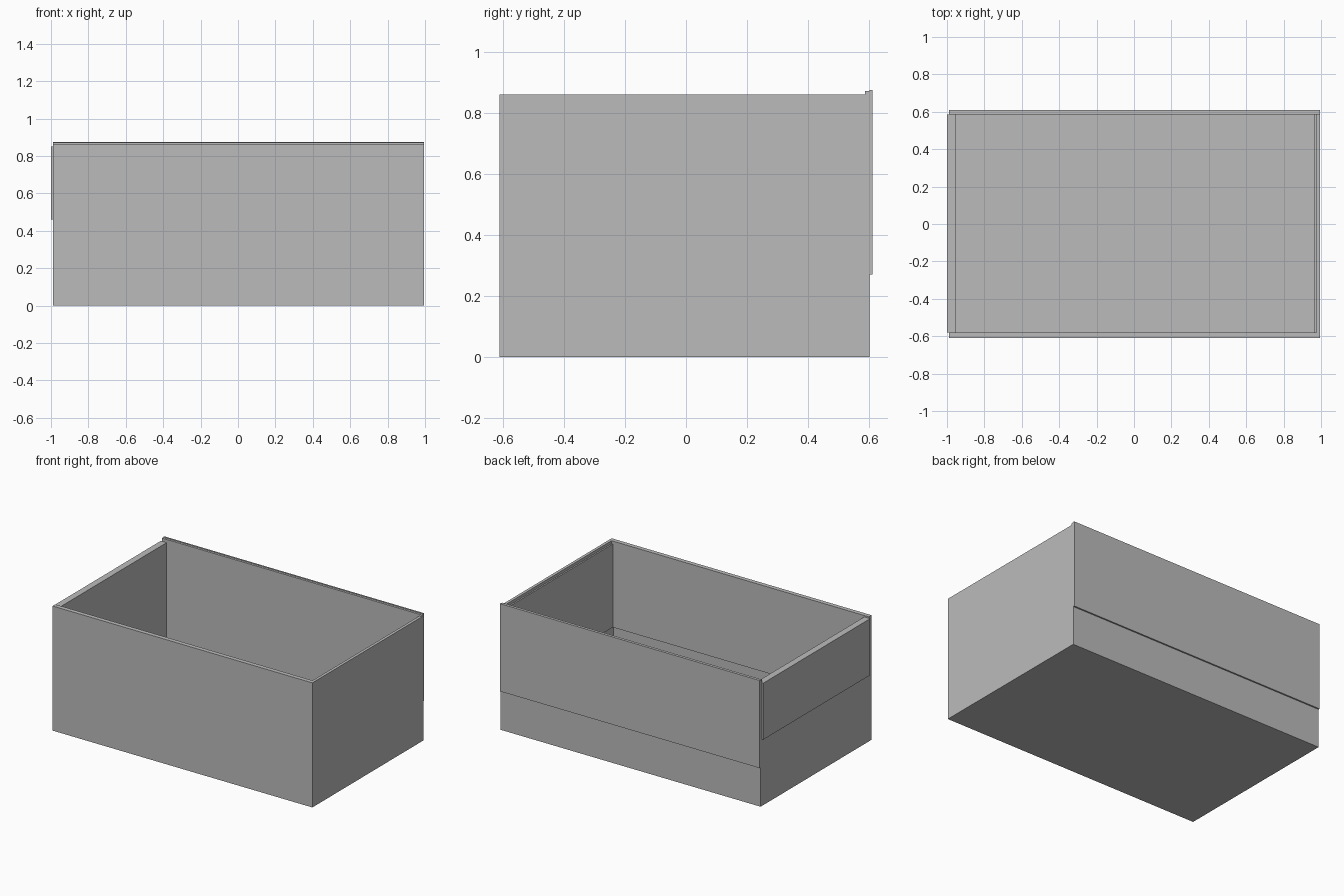
import bpy
import bmesh

if "Cube" in bpy.data.objects:
    bpy.data.objects.remove(bpy.data.objects["Cube"])

# One plain grey for the whole box
grey = bpy.data.materials.new("plain_grey")
grey.diffuse_color = (0.5, 0.5, 0.5, 1)
grey.use_nodes = True
grey.node_tree.nodes["Principled BSDF"].inputs["Base Color"].default_value = grey.diffuse_color


def block(name, x, y, z):
    """Axis-aligned board given as (min, max) on each axis."""
    bm = bmesh.new()
    bmesh.ops.create_cube(bm, size=1)
    for v in bm.verts:
        v.co = [lo + (c + 0.5) * (hi - lo) for c, (lo, hi) in zip(v.co, (x, y, z))]
    mesh = bpy.data.meshes.new(name)
    bm.to_mesh(mesh)
    bm.free()
    mesh.materials.append(grey)
    obj = bpy.data.objects.new(name, mesh)
    bpy.context.collection.objects.link(obj)
    return obj


L, R = -0.99, 0.995     # outer ends of the box
F, B = -0.61, 0.60      # outer front and back

# Floor and the thin lower walls
block("floor", (L, R), (F, B), (0, 0.015))
block("lower_front_wall", (L, R), (F, -0.60), (0.015, 0.265))
block("lower_back_wall", (L, R), (0.585, B), (0.015, 0.27))
block("lower_left_wall", (L, -0.955), (-0.60, 0.585), (0.015, 0.46))

# Right wall with a slightly lower inner lining
block("right_wall", (0.975, R), (-0.60, 0.585), (0.015, 0.86))
block("right_lining", (0.965, 0.975), (-0.58, 0.585), (0.265, 0.84))

# Thick upper front panel
block("upper_front_panel", (L, R), (F, -0.58), (0.265, 0.86))

# Back panel standing proud of the wall below, with a small step on its rim
block("back_panel_inner", (L, R), (0.585, B), (0.27, 0.872))
block("back_panel_outer", (L, R), (B, 0.61), (0.27, 0.875))

# Left panel standing proud of the wall below
block("upper_left_panel", (-1.0, -0.955), (-0.58, 0.585), (0.46, 0.85))
